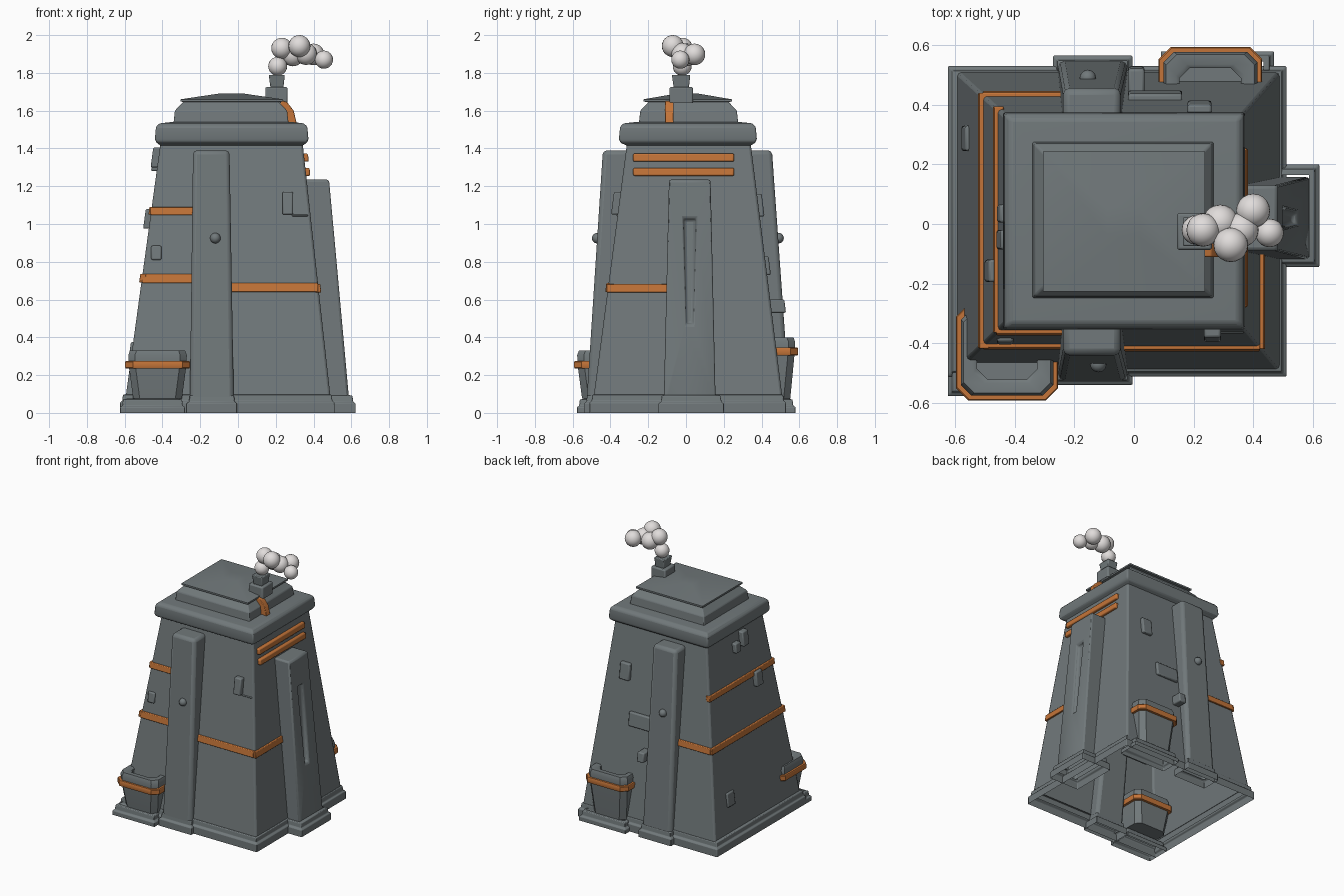
import bpy, bmesh, math
from mathutils import Vector

if "Cube" in bpy.data.objects:
    bpy.data.objects.remove(bpy.data.objects["Cube"])


def material(name, rgb):
    m = bpy.data.materials.new(name)
    m.diffuse_color = (*rgb, 1)
    m.use_nodes = True
    m.node_tree.nodes["Principled BSDF"].inputs["Base Color"].default_value = m.diffuse_color
    return m


GREY = material("slate grey", (0.165, 0.19, 0.197))
ORANGE = material("copper orange", (0.55, 0.175, 0.04))
WHITE = material("smoke white", (0.75, 0.72, 0.71))


def finish(name, bm, mat, bevel=0.0):
    bmesh.ops.recalc_face_normals(bm, faces=bm.faces)
    me = bpy.data.meshes.new(name)
    bm.to_mesh(me)
    bm.free()
    me.materials.append(mat)
    ob = bpy.data.objects.new(name, me)
    bpy.context.collection.objects.link(ob)
    if bevel:
        b = ob.modifiers.new("bevel", "BEVEL")
        b.width, b.segments, b.limit_method = bevel, 2, "ANGLE"
    bpy.ops.object.select_all(action="DESELECT")
    ob.select_set(True)
    bpy.context.view_layer.objects.active = ob
    bpy.ops.object.shade_smooth_by_angle(angle=math.radians(35))
    return ob


def ring(x0, x1, y0, y1, z, c=0):
    """Rectangle at height z, corners chamfered by c"""
    if not c:
        return [(x0, y0, z), (x1, y0, z), (x1, y1, z), (x0, y1, z)]
    return [(x0 + c, y0, z), (x1 - c, y0, z), (x1, y0 + c, z), (x1, y1 - c, z),
            (x1 - c, y1, z), (x0 + c, y1, z), (x0, y1 - c, z), (x0, y0 + c, z)]


def loft_bm(sections, chamfer=0, top=True, bottom=False):
    bm = bmesh.new()
    rings = [[bm.verts.new(p) for p in ring(*s, chamfer)] for s in sections]
    n = len(rings[0])
    for a, b in zip(rings, rings[1:]):
        for i in range(n):
            j = (i + 1) % n
            bm.faces.new((a[i], a[j], b[j], b[i]))
    if top:
        bm.faces.new(rings[-1])
    if bottom:
        bm.faces.new(rings[0][::-1])
    return bm


def loft(name, sections, mat=GREY, bevel=0.0, **kw):
    return finish(name, loft_bm(sections, **kw), mat, bevel)


def grow(s, d, z):
    return (s[0] - d, s[1] + d, s[2] - d, s[3] + d, z)


# Tapered tower body, open underneath
LOW, HIGH = (-0.598, 0.492, -0.492, 0.513), (-0.41, 0.342, -0.312, 0.342)
Z0, Z1 = 0.06, 1.43


def body(z):
    t = (z - Z0) / (Z1 - Z0)
    return [a + (b - a) * t for a, b in zip(LOW, HIGH)]


loft("tower_body", [(*LOW, Z0), (*HIGH, Z1)], bevel=0.012, top=False)


def wall(side, u, z, off):
    """Point on a sloped wall, pushed outward by off"""
    x0, x1, y0, y1 = body(z)
    return {"front": (u, y0 - off, z), "back": (u, y1 + off, z),
            "left": (x0 - off, u, z), "right": (x1 + off, u, z)}[side]


def plate(name, side, a, b, z0, z1, off, mat=GREY, bevel=0.008, tilt=0.0):
    bm = bmesh.new()
    rows = [[bm.verts.new(wall(side, u, z, o)) for u, z in
             ((a, z0 + tilt), (b, z0), (b, z1), (a, z1 + tilt))] for o in (-0.02, off)]
    bm.faces.new(rows[1])
    bm.faces.new(rows[0][::-1])
    for i in range(4):
        j = (i + 1) % 4
        bm.faces.new((rows[0][i], rows[0][j], rows[1][j], rows[1][i]))
    return finish(name, bm, mat, bevel)


# Stepped plinths
def plinth(name, r, h=0.055):
    loft(name, [(*r, 0.0), (*r, h), grow(r, -0.012, h + 0.008), grow(r, -0.016, h + 0.04),
                grow(r, -0.035, h + 0.045)], top=False, bevel=0.004)


plinth("main_plinth", (-0.625, 0.512, -0.512, 0.53))
plinth("front_plinth", (-0.272, -0.005, -0.54, -0.40), 0.05)
plinth("back_plinth", (-0.272, -0.005, 0.42, 0.565), 0.05)
plinth("right_plinth", (0.38, 0.622, -0.145, 0.20), 0.05)
plinth("front_left_plinth", (-0.625, -0.28, -0.578, -0.40), 0.03)
plinth("back_right_plinth", (0.09, 0.47, 0.42, 0.58), 0.03)

# Front and back buttresses
for name, lo, hi in (("front_buttress", (-0.255, -0.022, -0.527, -0.42), (-0.238, -0.045, -0.44, -0.25)),
                     ("back_buttress", (-0.255, -0.022, 0.44, 0.55), (-0.238, -0.045, 0.27, 0.455))):
    loft(name, [(*lo, 0.05), (*hi, 1.39)], bevel=0.022)

# Right buttress with a sunken slot
bm = loft_bm([(0.42, 0.59, -0.118, 0.157, 0.05), (0.27, 0.482, -0.09, 0.13, 1.235)])
outer = max(bm.faces, key=lambda f: f.calc_center_median().x)
bmesh.ops.inset_individual(bm, faces=[outer], thickness=0.03)
for v in outer.verts:
    up = v.co.z > 0.6
    y = 0.02 + math.copysign(0.036 if up else 0.022, v.co.y - 0.02)
    z = 1.03 if up else 0.47
    v.co = Vector((0.59 - 0.108 * (z - 0.05) / 1.185, y, z))
bmesh.ops.recalc_face_normals(bm, faces=bm.faces)
bmesh.ops.inset_individual(bm, faces=[outer], thickness=0.008, depth=-0.025)
finish("right_buttress", bm, GREY, 0.012)

# Rivets on the buttresses
for name, x, y in (("front_rivet", -0.12, -0.47), ("back_rivet", -0.155, 0.49)):
    bm = bmesh.new()
    bmesh.ops.create_uvsphere(bm, u_segments=12, v_segments=8, radius=0.028)
    bmesh.ops.translate(bm, verts=bm.verts, vec=(x, y, 0.925))
    finish(name, bm, GREY)

# Overhanging cap, upper tier and shallow roof
CAP = (-0.44, 0.373, -0.355, 0.375)
loft("cap", [(*HIGH, 1.415), grow(CAP, -0.008, 1.43), (*CAP, 1.45), grow(CAP, -0.006, 1.515),
             grow(CAP, -0.025, 1.533), grow(CAP, -0.09, 1.54)], bevel=0.008)
TIER = (-0.342, 0.268, -0.25, 0.277)
loft("upper_tier", [(*TIER, 1.53), grow(TIER, -0.008, 1.60), grow(TIER, -0.055, 1.65)], bevel=0.006)
ROOF = (-0.305, 0.238, -0.226, 0.243)
loft("roof", [grow(ROOF, -0.03, 1.645), (*ROOF, 1.648), (*ROOF, 1.66),
              (-0.09, 0.02, -0.04, 0.055, 1.692)], bottom=True)

# Chimney and its copper pipe
loft("chimney_base", [(0.145, 0.262, -0.087, 0.037, 1.64), (0.145, 0.262, -0.087, 0.037, 1.725)], bevel=0.008)
loft("chimney_pot", [(0.172, 0.24, -0.065, 0.015, 1.72), (0.163, 0.248, -0.075, 0.023, 1.79)], bevel=0.006)
profile = ((.225, 1.655), (.26, 1.645), (.295, 1.6), (.31, 1.535), (.255, 1.535), (.245, 1.59), (.225, 1.62))
bm = bmesh.new()
sides = [[bm.verts.new((x, y, z)) for x, z in profile] for y in (-0.11, -0.065)]
for s in sides:
    bm.faces.new(s)
for i in range(len(profile)):
    j = (i + 1) % len(profile)
    bm.faces.new((sides[0][i], sides[0][j], sides[1][j], sides[1][i]))
finish("copper_pipe", bm, ORANGE, 0.004)

# Smoke puffs
bm = bmesh.new()
for x, y, z, r in ((.21, -.02, 1.835, .05), (.232, -.02, 1.93, .056), (.29, .005, 1.895, .06),
                   (.325, -.07, 1.942, .058), (.36, -.02, 1.90, .058), (.40, .045, 1.898, .057),
                   (.455, -.03, 1.87, .048)):
    new = bmesh.ops.create_uvsphere(bm, u_segments=20, v_segments=12, radius=r)["verts"]
    bmesh.ops.translate(bm, verts=new, vec=(x, y, z))
finish("smoke", bm, WHITE)

# Copper bands around the walls
BANDS = (("front", -0.463, -0.24, 1.048, 1.09), ("front", -0.508, -0.24, 0.688, 0.735),
         ("front", -0.035, 0.423, 0.64, 0.687), ("right", -0.42, -0.10, 0.637, 0.683),
         ("left", -0.365, 0.395, 1.05, 1.09), ("left", -0.418, 0.44, 0.69, 0.735),
         ("back", -0.508, -0.24, 0.69, 0.735))
for i, (side, a, b, z0, z1) in enumerate(BANDS):
    plate(f"{side}_band_{i}", side, a, b, z0, z1, 0.012, ORANGE, 0.004)
plate("upper_vent_bar", "right", -0.28, 0.255, 1.33, 1.373, 0.022, ORANGE)
plate("lower_vent_bar", "right", -0.28, 0.255, 1.255, 1.297, 0.022, ORANGE)

# Raised stone blocks scattered on the walls
BLOCKS = (("front", 0.235, 0.292, 1.05, 1.17, 0.035), ("front", 0.285, 0.37, 1.04, 1.05, 0.005),
          ("front", -0.46, -0.405, 0.81, 0.885, 0.012),
          ("left", -0.085, -0.02, 1.30, 1.405, 0.035), ("left", 0.005, 0.065, 1.28, 1.35, 0.03),
          ("left", -0.195, -0.12, 0.975, 1.08, 0.03), ("left", 0.245, 0.33, 0.275, 0.375, 0.012),
          ("back", 0.18, 0.26, 1.04, 1.16, 0.025), ("back", -0.02, 0.162, 0.73, 0.83, 0.02),
          ("back", -0.02, 0.035, 0.53, 0.60, 0.075))
for i, (side, a, b, z0, z1, off) in enumerate(BLOCKS):
    plate(f"{side}_block_{i}", side, a, b, z0, z1, off)


# Hollow tubs with copper hoops at two corners
def tub(name, r, z):
    outer, lip = grow(r, -0.025, 0), grow(r, -0.07, 0)
    loft(name, [grow(r, -0.042, 0.075), grow(r, -0.018, z), grow(r, -0.016, z + 0.05),
                grow(outer, 0, z + 0.075), grow(lip, 0.012, z + 0.075), grow(lip, 0, z + 0.065),
                grow(lip, 0, z + 0.01)], chamfer=0.035, bottom=True)
    loft(name + "_hoop", [grow(r, -0.03, z - 0.02), grow(r, -0.003, z - 0.02), (*r, z - 0.015),
                          (*r, z + 0.015), grow(r, -0.003, z + 0.02), grow(r, -0.03, z + 0.02)],
         ORANGE, chamfer=0.04, top=False)


tub("front_left_tub", (-0.597, -0.255, -0.592, -0.27), 0.255)
tub("back_right_tub", (0.083, 0.43, 0.27, 0.594), 0.325)
